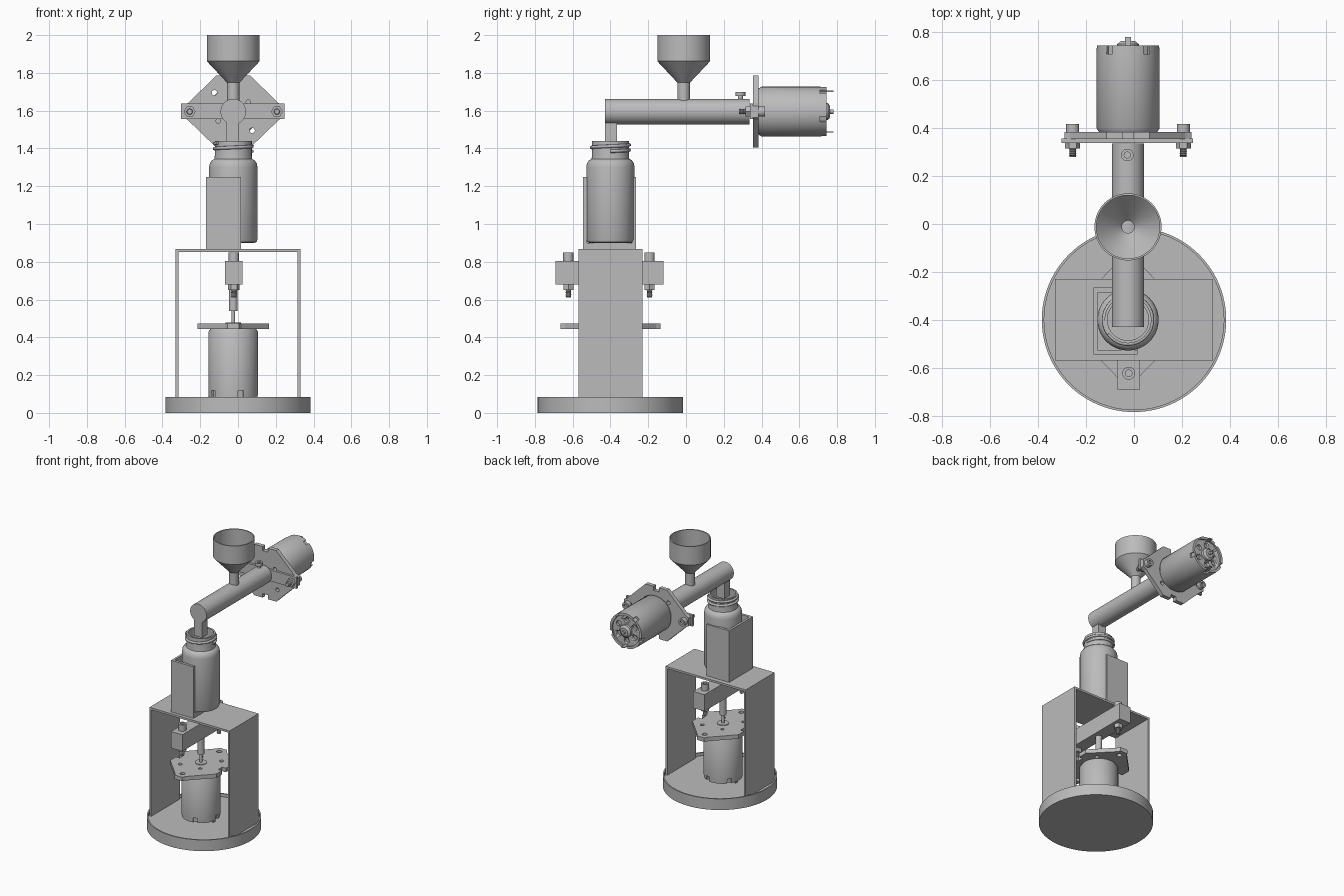
import bpy, bmesh, math
from mathutils import Matrix, Vector

if "Cube" in bpy.data.objects:
    bpy.data.objects.remove(bpy.data.objects["Cube"], do_unlink=True)

grey = bpy.data.materials.new("plain_grey")
grey.use_nodes = True
grey.diffuse_color = (0.5, 0.5, 0.5, 1)
grey.node_tree.nodes["Principled BSDF"].inputs["Base Color"].default_value = (0.5, 0.5, 0.5, 1)

CX, CY = -0.025, -0.4          # axis shared by the bottle, tube and motors
IDENT = Matrix.Identity(4)
TO_FRONT = Matrix.Rotation(math.pi / 2, 4, "X")   # local z points to -y


def make(name, bm, matrix=IDENT, smooth=True):
    bmesh.ops.recalc_face_normals(bm, faces=bm.faces)
    me = bpy.data.meshes.new(name)
    bm.to_mesh(me)
    bm.free()
    me.transform(matrix)
    me.materials.append(grey)
    ob = bpy.data.objects.new(name, me)
    bpy.context.collection.objects.link(ob)
    if smooth:
        bpy.ops.object.select_all(action="DESELECT")
        ob.select_set(True)
        bpy.context.view_layer.objects.active = ob
        bpy.ops.object.shade_smooth_by_angle(angle=math.radians(35))
    return ob


def box(name, x0, x1, y0, y1, z0, z1, matrix=IDENT):
    bm = bmesh.new()
    bmesh.ops.create_cube(bm, size=1)
    for v in bm.verts:
        v.co = ((x0 + x1) / 2 + v.co.x * (x1 - x0),
                (y0 + y1) / 2 + v.co.y * (y1 - y0),
                (z0 + z1) / 2 + v.co.z * (z1 - z0))
    return make(name, bm, matrix, False)


def lathe(name, profile, matrix=IDENT, steps=48):
    """Spin an (r, z) profile around local z."""
    bm = bmesh.new()
    vs = [bm.verts.new((r, 0, z)) for r, z in profile]
    es = [bm.edges.new(p) for p in zip(vs, vs[1:])]
    bmesh.ops.spin(bm, geom=vs + es, cent=(0, 0, 0), axis=(0, 0, 1),
                   angle=2 * math.pi, steps=steps, use_duplicate=False)
    bmesh.ops.remove_doubles(bm, verts=bm.verts, dist=0.0002)
    return make(name, bm, matrix)


def rod(name, r, z0, z1, matrix=IDENT, steps=32):
    return lathe(name, [(0, z0), (r, z0), (r, z1), (0, z1)], matrix, steps)


def prism(name, outline, z0, z1, matrix=IDENT):
    bm = bmesh.new()
    face = bm.faces.new([bm.verts.new((x, y, z0)) for x, y in outline])
    top = bmesh.ops.extrude_face_region(bm, geom=[face])["geom"]
    bmesh.ops.translate(bm, vec=(0, 0, z1 - z0),
                        verts=[v for v in top if isinstance(v, bmesh.types.BMVert)])
    return make(name, bm, matrix, False)


def cut(target, cutters):
    for c in cutters:
        m = target.modifiers.new("cut", "BOOLEAN")
        m.operation, m.solver, m.object = "DIFFERENCE", "EXACT", c
        c.hide_render = True
        c.hide_set(True)
        bpy.context.view_layer.objects.active = target
        bpy.ops.object.modifier_apply(modifier=m.name)
        bpy.data.objects.remove(c, do_unlink=True)


def at(x, y, z=0.0):
    return Matrix.Translation((x, y, z))


def bolt(name, matrix, head, nut, tip):
    """Socket-head bolt along local z: head and nut are (low, high)."""
    lathe(name + "_head", [(0, head[0]), (0.027, head[0]), (0.027, head[1]), (0.014, head[1]),
                           (0.014, head[1] - 0.015), (0, head[1] - 0.015)], matrix, 24)
    rod(name + "_shank", 0.013, tip, head[0], matrix, 16)
    for i in range(4):
        z = tip + 0.004 + i * 0.009
        lathe(name + "_thread", [(0.012, z), (0.016, z + 0.003), (0.012, z + 0.006)], matrix, 16)
    rod(name + "_nut", 0.031, nut[0], nut[1], matrix, 6)


def motor(name, matrix, pin):
    """Motor with its rear end at local z = 0 and mounting plate on top."""
    can = lathe(name + "_can", [(0, 0.012), (0.112, 0.012), (0.112, 0), (0.13, 0), (0.132, 0.04),
                                (0.132, 0.345), (0.122, 0.36), (0, 0.36)], matrix, 64)
    cutters = []
    for i in range(5):
        turn = matrix @ Matrix.Rotation(math.radians(72 * i - 90), 4, "Z")
        cutters.append(box("notch_cutter", 0.118, 0.15, -0.015, 0.015, -0.02, 0.035, turn))
    for i in range(6):
        turn = matrix @ Matrix.Rotation(math.radians(60 * i + 30), 4, "Z")
        cutters.append(rod("vent_cutter", 0.02, -0.02, 0.03, turn @ at(0.075, 0), 16))
    cut(can, cutters)
    lathe(name + "_rear_hub", [(0, -0.018), (0.03, -0.018), (0.045, -0.006), (0.045, 0.014)], matrix)
    rod(name + "_rear_shaft", 0.012, pin, 0, matrix, 16)
    for s in (-1, 1):
        box(name + "_terminal", -0.012, 0.012, s * 0.108 - 0.003, s * 0.108 + 0.003, pin, 0.02, matrix)
    # long hexagonal plate with slots and holes
    quarter = [(0.265, 0.03), (0.24, 0.045), (0.09, 0.19)]
    half = quarter + [(0.022, 0.19), (0.022, 0.16)]
    upper = half + [(-x, y) for x, y in reversed(half)]
    outline = upper + [(x, -y) for x, y in reversed(upper)]
    plate = prism(name + "_plate", outline, 0.36, 0.39, matrix)
    holes = [rod("hole_cutter", r, 0.35, 0.4, matrix @ at(x, y), 20)
             for x, y, r in ((0.215, 0, 0.018), (-0.215, 0, 0.018), (0.08, 0.05, 0.012),
                             (-0.08, -0.05, 0.012), (0.1, -0.1, 0.014), (-0.1, 0.1, 0.014))]
    cut(plate, holes)
    lathe(name + "_boss", [(0, 0.395), (0.04, 0.395), (0.04, 0.36)], matrix)


# Base tray and open frame
lathe("base", [(0, 0), (0.385, 0), (0.385, 0.083), (0.375, 0.083), (0.375, 0.06), (0, 0.06)],
      at(0, CY), 96)
for side, s in (("right", -1), ("left", 1)):
    a, b = sorted((s * 0.33, s * 0.315))
    box("frame_wall_" + side, a, b, -0.57, -0.23, 0.06, 0.867)
box("frame_top", -0.33, 0.33, -0.57, -0.23, 0.852, 0.867)

# Lower motor, drive shaft and cross bar
motor("lower_motor", at(CX, CY, 0.083) @ Matrix.Rotation(math.pi / 2, 4, "Z"), -0.03)
rod("drive_shaft", 0.01, 0.46, 0.56, at(CX, CY))
rod("shaft_coupler", 0.023, 0.54, 0.69, at(CX, CY))
box("cross_bar", -0.068, 0.025, -0.69, -0.12, 0.68, 0.803)
for y in (-0.623, -0.193):
    bolt("bar_bolt", at(-0.022, y), (0.803, 0.85), (0.65, 0.68), 0.612)

# Three-sided bottle holder, open towards +x
box("holder_floor", -0.17, 0.015, -0.53, -0.275, 0.867, 0.9)
box("holder_back", -0.17, -0.153, -0.545, -0.265, 0.867, 1.25)
for y in (-0.545, -0.285):
    box("holder_side", -0.17, 0.015, y, y + 0.02, 0.867, 1.25)

# Bottle with an open, threaded neck
lathe("bottle", [(0, 0.9), (0.112, 0.9), (0.123, 0.905), (0.128, 0.917), (0.128, 1.3),
                 (0.124, 1.322), (0.114, 1.337), (0.1, 1.344), (0.098, 1.36), (0.098, 1.44),
                 (0.086, 1.44), (0.086, 1.33), (0.115, 1.3), (0.115, 0.92), (0, 0.92)],
      at(CX, CY), 64)
curve = bpy.data.curves.new("bottle_thread", "CURVE")
curve.dimensions = "3D"
curve.bevel_depth, curve.bevel_resolution, curve.use_fill_caps = 0.009, 2, True
count = 80
path = curve.splines.new("POLY")
path.points.add(count)
for i, p in enumerate(path.points):
    t = i / count
    a = t * 3.2 * math.pi
    p.co = (CX + 0.1 * math.cos(a), CY + 0.1 * math.sin(a), 1.385 + 0.043 * t, 1)
curve.materials.append(grey)
bpy.context.collection.objects.link(bpy.data.objects.new("bottle_thread", curve))

# Feed tube, spout and set screw
rod("feed_tube", 0.0675, -0.335, 0.43, at(CX, 0, 1.595) @ TO_FRONT, 48)
box("spout", -0.06, 0.006, -0.43, -0.365, 1.42, 1.56)
rod("set_screw_shank", 0.014, 1.64, 1.682, at(-0.028, 0.288), 16)
lathe("set_screw_head", [(0, 1.678), (0.026, 1.678), (0.026, 1.7), (0.013, 1.7), (0.013, 1.69), (0, 1.69)],
      at(-0.028, 0.288), 24)

# Funnel
lathe("funnel", [(0.033, 1.64), (0.033, 1.748), (0.14, 1.862), (0.14, 2.0), (0.132, 2.0),
                 (0.132, 1.866), (0.026, 1.752), (0.026, 1.65), (0, 1.65)], at(CX, -0.012), 64)

# Upper motor with its mounting bar and bolts
motor("upper_motor", at(CX, 0.745, 1.595) @ TO_FRONT, -0.035)
box("mounting_bar", -0.302, 0.246, 0.338, 0.356, 1.555, 1.638)
for x in (-0.256, 0.206):
    flip = at(x, 0, 1.595) @ Matrix.Rotation(-math.pi / 2, 4, "X")
    bolt("mount_bolt", flip, (0.385, 0.418), (0.315, 0.338), 0.28)
